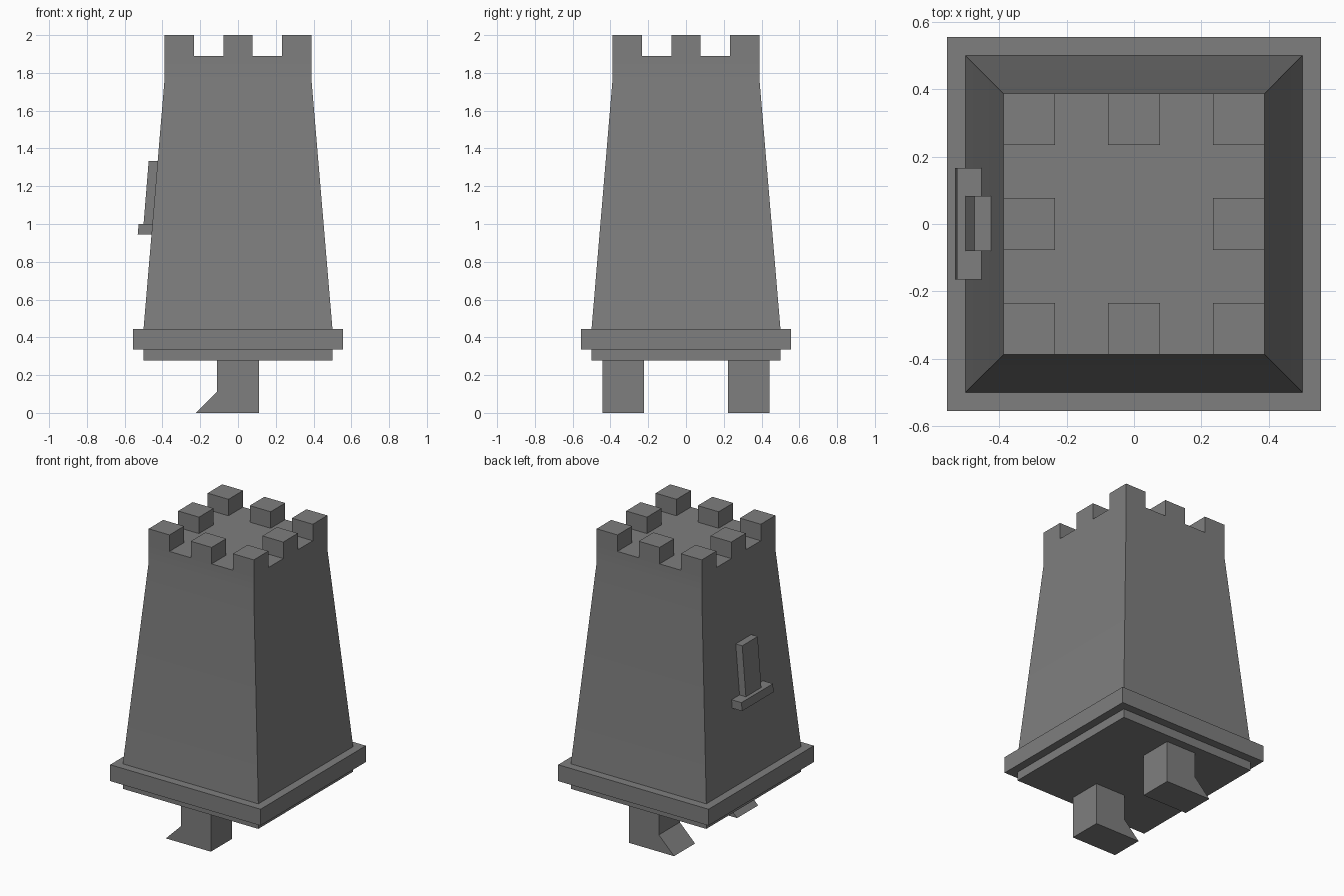
import bpy, bmesh, math

if "Cube" in bpy.data.objects:
    bpy.data.objects.remove(bpy.data.objects["Cube"])

stone = bpy.data.materials.new("dark_stone")
stone.diffuse_color = (0.21, 0.21, 0.21, 1)
stone.use_nodes = True
stone.node_tree.nodes["Principled BSDF"].inputs["Base Color"].default_value = stone.diffuse_color


def mesh_object(name, bm):
    bmesh.ops.recalc_face_normals(bm, faces=bm.faces)
    me = bpy.data.meshes.new(name)
    bm.to_mesh(me)
    bm.free()
    me.materials.append(stone)
    ob = bpy.data.objects.new(name, me)
    bpy.context.collection.objects.link(ob)
    return ob


def square_loft(name, rings):
    """Stack of centred squares given as (half width, z), capped at both ends."""
    bm = bmesh.new()
    loops = [[bm.verts.new((sx * h, sy * h, z))
              for sx, sy in ((-1, -1), (1, -1), (1, 1), (-1, 1))] for h, z in rings]
    for a, b in zip(loops, loops[1:]):
        for i in range(4):
            j = (i + 1) % 4
            bm.faces.new((a[i], a[j], b[j], b[i]))
    bm.faces.new(loops[0][::-1])
    bm.faces.new(loops[-1])
    return mesh_object(name, bm)


def side_prism(name, profile, y0, y1):
    """Extrude an x-z profile along y."""
    bm = bmesh.new()
    face = bm.faces.new([bm.verts.new((x, y0, z)) for x, z in profile])
    new = bmesh.ops.extrude_face_region(bm, geom=[face])["geom"]
    verts = [v for v in new if isinstance(v, bmesh.types.BMVert)]
    bmesh.ops.translate(bm, verts=verts, vec=(0, y1 - y0, 0))
    return mesh_object(name, bm)


# Tapered tower, with wider plinth band and underside plate
TOP, DECK, R = 2.0, 1.89, 0.388
body = square_loft("tower_body", [(0.5, 0.278), (0.5, 0.336), (0.555, 0.336), (0.555, 0.445),
                                  (0.5, 0.445), (R, 1.775), (R, DECK)])
# Soft shading across the shallow bend below the battlements
bpy.context.view_layer.objects.active = body
body.select_set(True)
bpy.ops.object.shade_smooth_by_angle(angle=math.radians(30))

# Battlements around the deck edge
W = 0.154
for i in (-1, 0, 1):
    for j in (-1, 0, 1):
        if i or j:
            cx, cy = i * (R - W / 2), j * (R - W / 2)
            side_prism(f"battlement_{i + 1}_{j + 1}",
                       [(cx - W / 2, DECK), (cx + W / 2, DECK),
                        (cx + W / 2, TOP), (cx - W / 2, TOP)],
                       cy - W / 2, cy + W / 2)

# Nose and mouth ledge on the -x side
side_prism("nose", [(-0.5, 1.0), (-0.453, 1.0), (-0.425, 1.333), (-0.473, 1.333)], -0.08, 0.083)
side_prism("mouth", [(-0.531, 0.945), (-0.457, 0.945), (-0.452, 1.0), (-0.526, 1.0)], -0.165, 0.167)

# Legs with pointed toes
for side, y0, y1 in (("right", 0.222, 0.443), ("left", -0.443, -0.222)):
    side_prism(f"{side}_leg", [(-0.222, 0), (0.11, 0), (0.11, 0.278),
                               (-0.11, 0.278), (-0.11, 0.112)], y0, y1)
